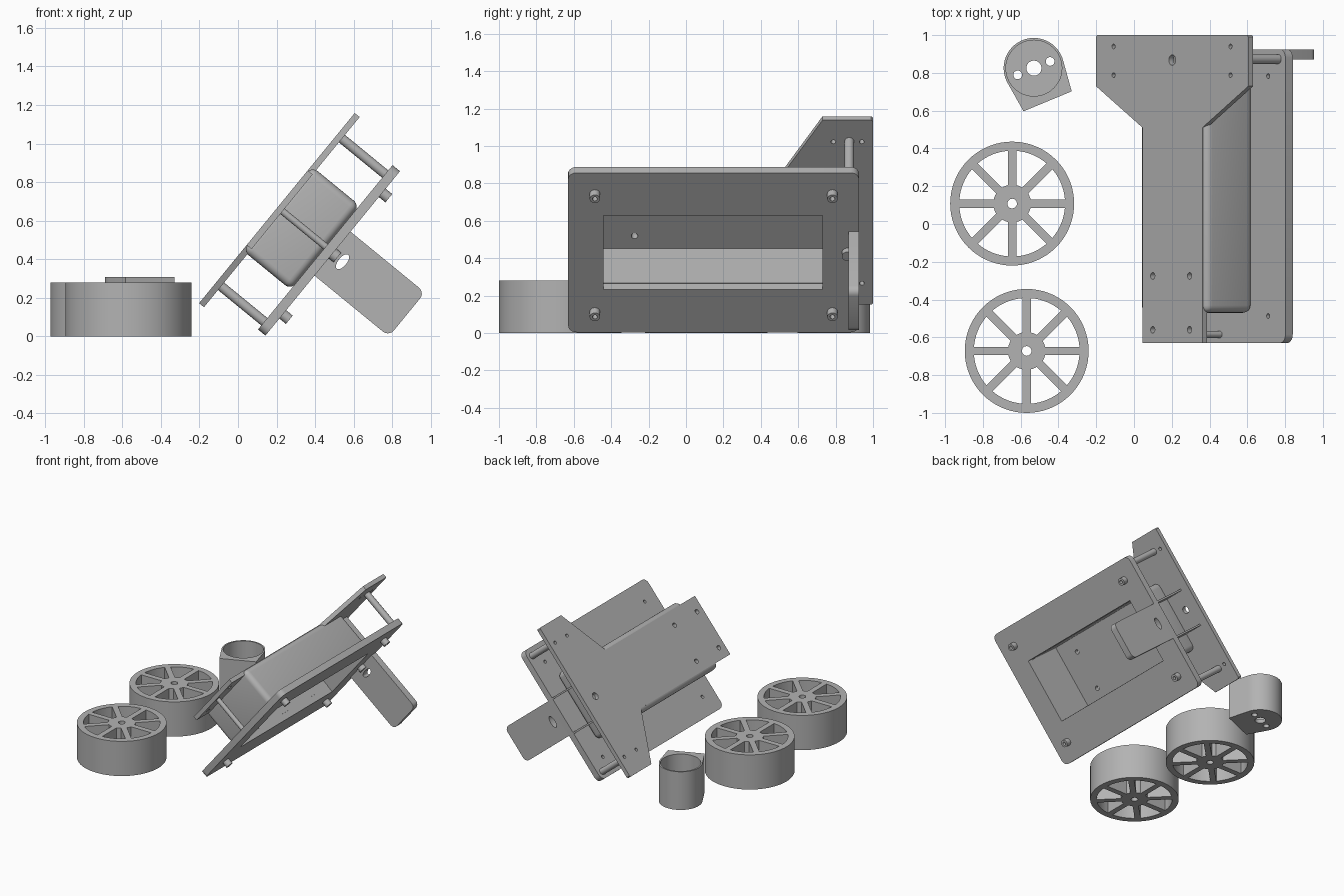
import bpy, bmesh, math
from mathutils import Matrix

if "Cube" in bpy.data.objects:
    bpy.data.objects.remove(bpy.data.objects["Cube"])

grey = bpy.data.materials.new("plain grey")
grey.diffuse_color = (0.45, 0.45, 0.45, 1)
grey.use_nodes = True
grey.node_tree.nodes["Principled BSDF"].inputs["Base Color"].default_value = grey.diffuse_color

# Tilted chassis frame: x runs along the plates, z points out of the top plate
TILT = Matrix.Rotation(math.radians(-50.7), 4, 'Y')
UPRIGHT = TILT @ Matrix.Rotation(math.radians(90), 4, 'X')
MID = 0.643


def arc(cx, cy, r, a0, a1, n):
    return [(cx + r * math.cos(math.radians(a0 + (a1 - a0) * i / n)),
             cy + r * math.sin(math.radians(a0 + (a1 - a0) * i / n))) for i in range(n + 1)]


def circle(cx, cy, r, n=24):
    return arc(cx, cy, r, 0, 360, n)[:-1]


def round_rect(x0, y0, x1, y1, r):
    return (arc(x1 - r, y1 - r, r, 0, 90, 5) + arc(x0 + r, y1 - r, r, 90, 180, 5) +
            arc(x0 + r, y0 + r, r, 180, 270, 5) + arc(x1 - r, y0 + r, r, 270, 360, 5))


def finish(ob):
    ob.data.materials.clear()
    ob.data.materials.append(grey)
    bpy.ops.object.select_all(action='DESELECT')
    ob.select_set(True)
    bpy.context.view_layer.objects.active = ob
    bpy.ops.object.shade_smooth_by_angle(angle=math.radians(32))


def slab(name, loops, z0, z1, frame=Matrix()):
    """Extrude an outline (first loop) with holes (other loops) from z0 to z1."""
    cu = bpy.data.curves.new(name, 'CURVE')
    cu.dimensions, cu.fill_mode, cu.extrude = '2D', 'BOTH', (z1 - z0) / 2
    for loop in loops:
        sp = cu.splines.new('POLY')
        sp.points.add(len(loop) - 1)
        for p, (x, y) in zip(sp.points, loop):
            p.co = (x, y, 0, 1)
        sp.use_cyclic_u = True
    tmp = bpy.data.objects.new(name + "_curve", cu)
    bpy.context.collection.objects.link(tmp)
    bpy.context.view_layer.update()
    me = bpy.data.meshes.new_from_object(tmp.evaluated_get(bpy.context.evaluated_depsgraph_get()))
    bpy.data.objects.remove(tmp)
    bm = bmesh.new()
    bm.from_mesh(me)
    bmesh.ops.remove_doubles(bm, verts=bm.verts, dist=1e-5)
    bmesh.ops.recalc_face_normals(bm, faces=bm.faces)
    bm.to_mesh(me)
    bm.free()
    me.transform(frame @ Matrix.Translation((0, 0, (z0 + z1) / 2)))
    ob = bpy.data.objects.new(name, me)
    bpy.context.collection.objects.link(ob)
    finish(ob)
    return ob


def box_mesh(name, lo, hi, bevel=0):
    bm = bmesh.new()
    bmesh.ops.create_cube(bm, size=1)
    for v in bm.verts:
        v.co = [(a + b) / 2 + c * (b - a) for a, b, c in zip(lo, hi, v.co)]
    if bevel:
        bmesh.ops.bevel(bm, geom=bm.edges[:], offset=bevel, segments=5, profile=0.5, affect='EDGES')
    me = bpy.data.meshes.new(name)
    bm.to_mesh(me)
    bm.free()
    me.transform(TILT)
    ob = bpy.data.objects.new(name, me)
    bpy.context.collection.objects.link(ob)
    return ob


# Top plate: wide head at the back tapering into a narrow stem
plate = [(0.395, -0.63), (0.895, -0.63), (0.895, 0.51), (1.28, 0.73), (1.28, 0.99),
         (1.27, 1.0), (0.015, 1.0), (0.005, 0.99), (0.005, 0.73), (0.395, 0.51)]
holes = [circle(u, y, 0.018, 16) for u in (0.48, 0.788) for y in (-0.275, -0.56)]
holes += [circle(u, y, 0.013, 16) for u in (0.153, 1.13) for y in (0.788, 0.94)]
slab("top_plate", [plate] + holes + [circle(MID, 0.868, 0.028)], 0.232, 0.265, TILT)

# Base plate with a large window and four screw holes
screws = [(u, y) for u in (0.235, 1.05) for y in (-0.487, 0.783)]
window = [(0.39, -0.44), (0.9, -0.44), (0.9, 0.73), (0.39, 0.73)]
slab("base_plate", [round_rect(0.093, -0.63, 1.195, 0.925, 0.045), window] +
     [circle(u, y, 0.013, 16) for u, y in screws], -0.108, -0.058, TILT)

# Screw bosses below the base plate
for u, y in screws:
    slab("screw_boss", [circle(u, y, 0.028), circle(u, y, 0.013, 16)], -0.152, -0.107, TILT)
slab("centre_boss", [circle(MID, 0.865, 0.032)], -0.14, -0.107, TILT)

# Rounded battery box, open towards the base plate
box = box_mesh("battery_box", (0.36, -0.47, -0.06), (0.925, 0.76, 0.262), 0.04)
cutter = box_mesh("box_cutter", (0.393, -0.44, -0.2), (0.897, 0.73, 0.236))
mod = box.modifiers.new("hollow", 'BOOLEAN')
mod.operation, mod.solver, mod.object = 'DIFFERENCE', 'EXACT', cutter
for i, u in enumerate((0.48, 0.788)):
    drill = slab("hole_cutter", [circle(u, -0.275, 0.018, 16)], 0.2, 0.3, TILT)
    m = box.modifiers.new("hole", 'BOOLEAN')
    m.operation, m.solver, m.object = 'DIFFERENCE', 'EXACT', drill
bpy.context.view_layer.update()
box.data = bpy.data.meshes.new_from_object(
    box.evaluated_get(bpy.context.evaluated_depsgraph_get()))
box.modifiers.clear()
for ob in [o for o in bpy.data.objects if "cutter" in o.name]:
    bpy.data.objects.remove(ob)
finish(box)

# Standoff rods between the plates
for u in (0.145, 1.135):
    slab("rear_standoff", [circle(u, 0.873, 0.025)], -0.06, 0.234, TILT)
slab("front_standoff", [circle(0.648, -0.585, 0.018)], -0.06, 0.234, TILT)

# Thin ribs behind the battery box
for u in (0.495, 0.79):
    slab("rear_rib", [[(u - 0.007, 0.75), (u + 0.007, 0.75),
                       (u + 0.007, 0.925), (u - 0.007, 0.925)]], -0.06, 0.234, TILT)

# Upright bracket below the rear edge, with an oval hole
oval = [(MID + 0.047 * x, -0.175 + 0.022 * y) for x, y in circle(0, 0, 1)]
slab("rear_bracket", [round_rect(0.495, -0.607, 0.79, -0.07, 0.04), oval],
     -0.925, -0.87, UPRIGHT)

# Two eight-spoked wheels
R_HUB, R_RIM, SPOKE = 0.1, 0.28, 0.022
a_out = math.degrees(math.asin(SPOKE / R_RIM))
a_in = math.degrees(math.asin(SPOKE / R_HUB))
for cx, cy in ((-0.645, 0.108), (-0.568, -0.672)):
    gaps = [arc(cx, cy, R_RIM, k * 45 + a_out, k * 45 + 45 - a_out, 8) +
            arc(cx, cy, R_HUB, k * 45 + 45 - a_in, k * 45 + a_in, 3) for k in range(8)]
    slab("wheel", [circle(cx, cy, 0.328, 72)] + gaps + [circle(cx, cy, 0.026, 12)], 0, 0.28)

# Motor cup: round body with one flat side and holes in the floor
cup = arc(0, 0, 0.16, -7, 187, 40) + [(-0.138, -0.19), (0.138, -0.19)]
frame = Matrix.Translation((-0.53, 0.825, 0)) @ Matrix.Rotation(math.radians(22.5), 4, 'Z')
slab("cup_floor", [cup, circle(0, 0, 0.04), circle(-0.093, 0, 0.023), circle(0.093, 0, 0.023)],
     0, 0.03, frame)
slab("cup_wall", [cup, circle(0, 0, 0.148, 48)], 0.03, 0.308, frame)
